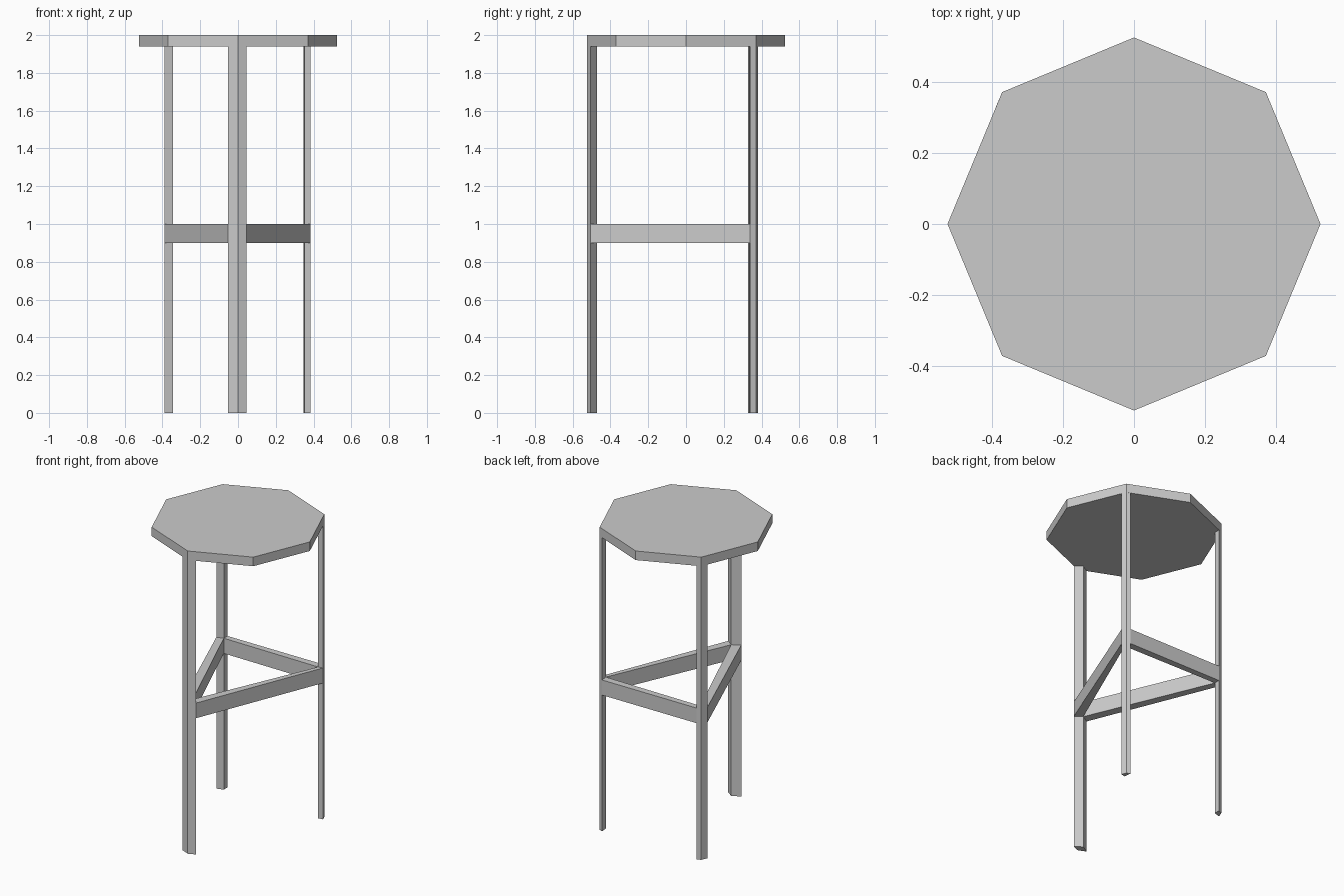
import bpy, bmesh, math

if "Cube" in bpy.data.objects:
    bpy.data.objects.remove(bpy.data.objects["Cube"])

def prism(name, outline, z0, z1):
    """Extrude a plan outline from z0 up to z1."""
    bm = bmesh.new()
    face = bm.faces.new([bm.verts.new((x, y, z0)) for x, y in outline])
    ext = bmesh.ops.extrude_face_region(bm, geom=[face], use_keep_orig=True)
    for v in ext["geom"]:
        if isinstance(v, bmesh.types.BMVert):
            v.co.z = z1
    bmesh.ops.recalc_face_normals(bm, faces=bm.faces)
    mesh = bpy.data.meshes.new(name)
    bm.to_mesh(mesh)
    bm.free()
    obj = bpy.data.objects.new(name, mesh)
    bpy.context.collection.objects.link(obj)
    return obj

# Octagonal seat with its corners on the axes
R = 0.525
seat = [(R * math.cos(i * math.pi / 4), R * math.sin(i * math.pi / 4)) for i in range(8)]
prism("seat", seat, 1.94, 2.0)

# Kite-shaped leg sections: seat corner, side, inner corner, side (anticlockwise)
d = R * math.sqrt(0.5)
legs = {
    "front_leg": [(0, -R), (0.046, -0.506), (0, -0.472), (-0.052, -0.503)],
    "back_right_leg": [(d, d), (0.347, 0.381), (0.352, 0.334), (0.384, 0.339)],
    "back_left_leg": [(-d, d), (-0.389, 0.329), (-0.344, 0.343), (-0.344, 0.382)],
}
for name, outline in legs.items():
    prism(name, outline, 0, 1.94)

# Footrest rails bridging the inner faces of neighbouring legs
order = ["front_leg", "back_right_leg", "back_left_leg"]
for i, rail in enumerate(["right_rail", "back_rail", "left_rail"]):
    a, b = legs[order[i]], legs[order[(i + 1) % 3]]
    prism(rail, [a[1], b[3], b[2], a[2]], 0.9, 1.0)
